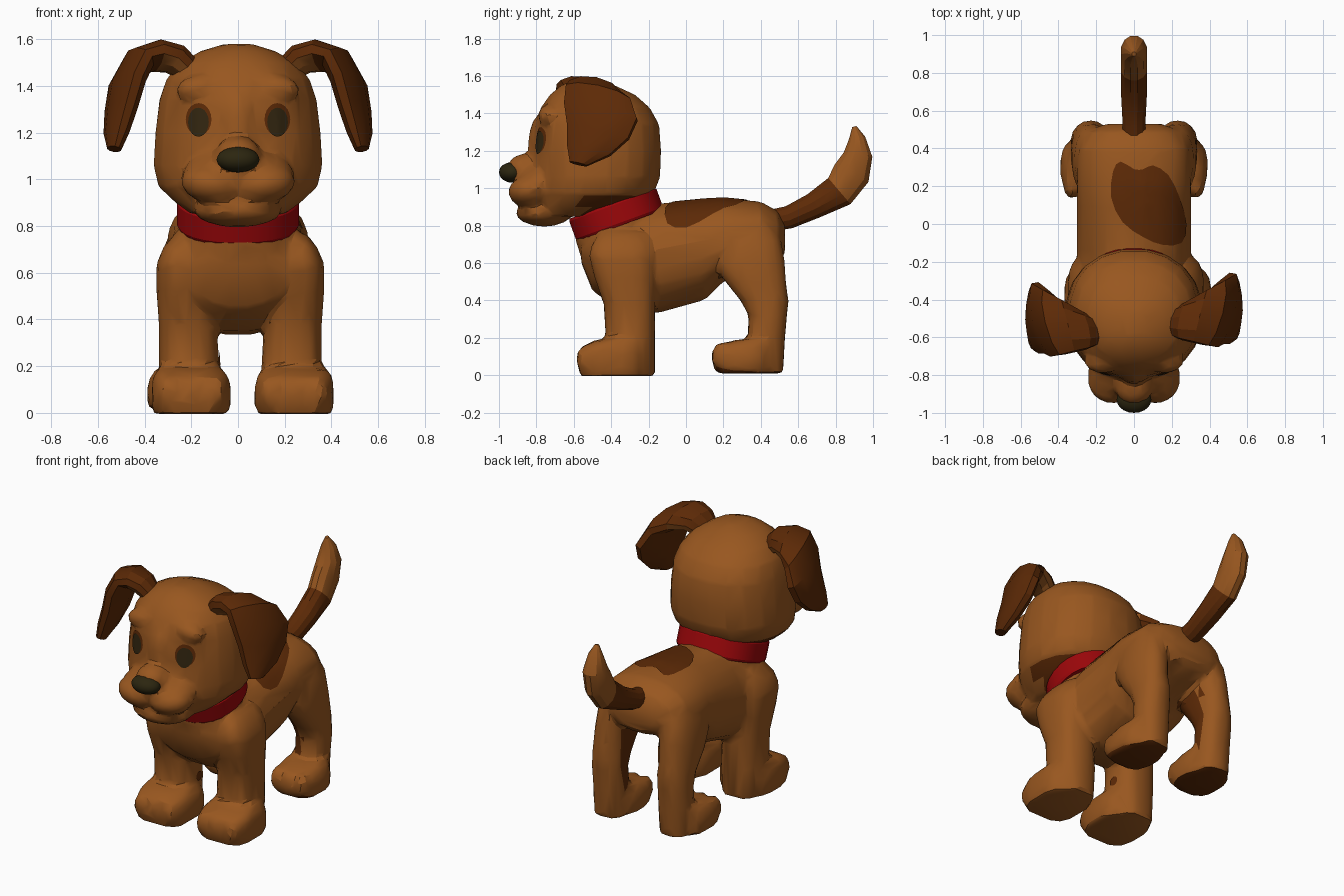
import bpy, bmesh, math
from mathutils import Vector, Matrix
from mathutils.bvhtree import BVHTree

cube = bpy.data.objects.get("Cube")
if cube:
    bpy.data.objects.remove(cube, do_unlink=True)


def material(name, rgb):
    m = bpy.data.materials.new(name)
    m.use_nodes = True
    m.diffuse_color = (*rgb, 1)
    m.node_tree.nodes["Principled BSDF"].inputs["Base Color"].default_value = (*rgb, 1)
    return m


TAN = material("tan fur", (0.315, 0.095, 0.014))
BROWN = material("dark brown fur", (0.11, 0.023, 0.002))
RED = material("red collar", (0.33, 0.002, 0.003))
BLACK = material("nose black", (0.025, 0.019, 0.005))
EYE = material("eye dark", (0.032, 0.019, 0.005))
made = []


def finish(name, bm, mats, recalc=True):
    if recalc:
        bmesh.ops.recalc_face_normals(bm, faces=bm.faces)
    me = bpy.data.meshes.new(name)
    bm.to_mesh(me)
    bm.free()
    ob = bpy.data.objects.new(name, me)
    bpy.context.collection.objects.link(ob)
    for m in mats:
        me.materials.append(m)
    made.append(ob)
    return ob


def ring(c, u, v, n=16, p=2.0):
    """Superellipse ring around c with half axes u and v."""
    pts = []
    for i in range(n):
        a = 2 * math.pi * (i + 0.5) / n
        ca, sa = math.cos(a), math.sin(a)
        pts.append(Vector(c) + Vector(u) * math.copysign(abs(ca) ** (2 / p), ca)
                   + Vector(v) * math.copysign(abs(sa) ** (2 / p), sa))
    return pts


def loft(bm, rings, closed=False):
    """Bridge the rings; returns the faces of each segment."""
    vs = [[bm.verts.new(q) for q in r] for r in rings]
    n = len(vs[0])
    pairs = list(zip(vs, vs[1:])) + ([(vs[-1], vs[0])] if closed else [])
    segs = [[bm.faces.new((a[i], a[(i + 1) % n], b[(i + 1) % n], b[i]))
             for i in range(n)] for a, b in pairs]
    if not closed:
        segs[0].append(bm.faces.new(vs[0][::-1]))
        segs[-1].append(bm.faces.new(vs[-1]))
    return segs


def upright(bm, rows, p=2.4):
    """Loft along z from rows of z, x0, x1, y0, y1."""
    loft(bm, [ring(((a + b) / 2, (c + d) / 2, z), ((b - a) / 2, 0, 0),
                   (0, (d - c) / 2, 0), 20, p) for z, a, b, c, d in rows])


def ball(bm, c, r, turn=0):
    bmesh.ops.create_icosphere(bm, subdivisions=3, radius=1, matrix=Matrix.Translation(c)
                               @ Matrix.Rotation(turn, 4, 'Y') @ Matrix.Diagonal((*r, 1)))


def blend(name, bm, mats, faces, voxel=0.018):
    """Fuse overlapping volumes into one low-poly skin."""
    ob = finish(name, bm, [])
    m = ob.modifiers.new("fuse", 'REMESH')
    m.mode, m.voxel_size = 'VOXEL', voxel
    m = ob.modifiers.new("soften", 'SMOOTH')
    m.factor, m.iterations = 0.5, 4
    dg = bpy.context.evaluated_depsgraph_get()
    count = len(ob.evaluated_get(dg).data.polygons) * 2
    ob.modifiers.new("facets", 'DECIMATE').ratio = min(1, faces / max(count, 1))
    dg = bpy.context.evaluated_depsgraph_get()
    me = bpy.data.meshes.new_from_object(ob.evaluated_get(dg))
    ob.modifiers.clear()
    ob.data = me
    for mt in mats:
        me.materials.append(mt)
    return ob


def patch(name, target, outline, origin, u, v, mat, lift=0.005):
    """Thin colour plate projected on the target along u x v reversed."""
    me = target.data
    tree = BVHTree.FromPolygons([x.co for x in me.vertices],
                                [tuple(f.vertices) for f in me.polygons])
    u, v, o = Vector(u), Vector(v), Vector(origin)
    d = -u.cross(v)
    n = len(outline)
    mid = Vector((sum(q[0] for q in outline) / n, sum(q[1] for q in outline) / n))
    edge = []
    for i in range(n):
        a, b, c, e = (Vector(outline[(i + k) % n]) for k in (-1, 0, 1, 2))
        edge += [b, (b + c) * 0.5625 - (a + e) * 0.0625]
    bm = bmesh.new()
    rows = []
    for t in [k / 7 for k in range(1, 8)]:
        row = []
        for q in edge:
            s = mid + (q - mid) * t
            start = o + u * s.x + v * s.y
            hit, nor, _, _ = tree.ray_cast(start, d)
            if hit is None:
                hit, nor, _, _ = tree.find_nearest(start)
            row.append(bm.verts.new(hit + (nor - d).normalized() * lift))
        rows.append(row)
    k = len(edge)
    bm.faces.new(rows[0])
    for a, b in zip(rows, rows[1:]):
        for i in range(k):
            bm.faces.new((a[i], b[i], b[(i + 1) % k], a[(i + 1) % k]))
    return finish(name, bm, [mat], recalc=False)


def oval(cx, cy, rx, ry, n=10):
    return [(cx + rx * math.cos(math.tau * i / n), cy + ry * math.sin(math.tau * i / n))
            for i in range(n)]


# body: trunk, neck, four legs with toes
bm = bmesh.new()
loft(bm, [ring((0, y, (lo + hi) / 2), (w, 0, 0), (0, 0, (hi - lo) / 2), 20, 2.2)
          for y, lo, hi, w in [(-.56, .6, .76, .13), (-.5, .45, .79, .23), (-.36, .35, .85, .285),
                               (-.15, .33, .92, .305), (.1, .4, .945, .305), (.2, .5, .95, .305),
                               (.4, .58, .93, .295), (.49, .61, .88, .24), (.53, .65, .8, .15)]])
loft(bm, [ring((0, y, z), (w, 0, 0), (0, d, s), 20)
          for y, z, w, d, s in [(-.38, .92, .235, .22, .08), (-.375, .8, .25, .22, .07),
                                (-.35, .62, .28, .2, .03)]])
for s in (1, -1):
    def side(rows, dx):
        return [(z, min(s * a, s * b) + dx, max(s * a, s * b) + dx, c, d) for z, a, b, c, d in rows]
    # front leg, front paw, hind leg, hind paw
    upright(bm, side([(-.005, .1, .34, -.44, -.165), (.2, .09, .35, -.43, -.165),
                      (.38, .1, .35, -.44, -.165), (.52, .13, .36, -.49, -.165),
                      (.64, .15, .36, -.52, -.165), (.71, .17, .33, -.5, -.18),
                      (.77, .19, .28, -.45, -.22)], .01), 2.6)
    upright(bm, side([(-.005, .065, .38, -.565, -.23), (.03, .05, .39, -.575, -.22),
                      (.11, .05, .39, -.575, -.22), (.155, .06, .385, -.555, -.23),
                      (.19, .09, .36, -.48, -.24)], .02), 3.4)
    upright(bm, side([(.01, .13, .33, .3, .52), (.2, .13, .33, .33, .53), (.32, .13, .335, .335, .54),
                      (.4, .13, .33, .29, .55), (.5, .13, .335, .21, .535), (.6, .12, .33, .15, .53),
                      (.72, .12, .315, .17, .51), (.8, .17, .27, .22, .46)], 0), 2.3)
    upright(bm, side([(.01, .11, .37, .17, .45), (.04, .095, .39, .145, .46), (.11, .095, .39, .145, .46),
                      (.16, .11, .375, .18, .46), (.19, .13, .35, .26, .46)], 0), 2.8)
    for k in (-1, 0, 1):
        ball(bm, (s * .22 + .02 + k * .1, -.525, .085), (.052, .062, .08))
        ball(bm, (s * .242 + k * .085, .2, .1), (.048, .065, .08))
body = blend("body", bm, [TAN, BROWN], 2600)
# brown hind soles and inner fronts of the hind legs
for f in body.data.polygons:
    c, nr = f.center, f.normal
    sole = c.y > 0 and c.z < .06 and nr.z < -.6
    inward = -math.copysign(1, c.x) * nr.x
    inner = abs(c.x) > .09 and .18 < c.y < .45 and .21 < c.z < .54 and inward > .1
    f.material_index = int(sole or inner)

# fur spots on the back and inside a front leg
patch("back_spot", body, [(-.11, .28), (-.07, .33), (0, .29), (.05, .29), (.1, .31), (.18, .26),
                          (.24, .14), (.275, 0), (.25, -.1), (.15, -.11), (.05, -.07),
                          (-.06, .01), (-.12, .14)],
      (0, 0, 1.5), (1, 0, 0), (0, 1, 0), BROWN)
patch("front_leg_spot", body, oval(-.28, .23, .03, .03), (0, 0, 0), (0, 1, 0), (0, 0, 1), BROWN)

# head: skull, muzzle, chin, brows
bm = bmesh.new()
upright(bm, [(z, -w, w, a, b) for z, w, a, b in
             [(.85, .2, -.8, -.42), (.9, .27, -.81, -.28), (.97, .345, -.82, -.17),
              (1.06, .365, -.82, -.135), (1.2, .357, -.82, -.13), (1.34, .34, -.81, -.14),
              (1.43, .31, -.78, -.19), (1.5, .25, -.73, -.27), (1.55, .16, -.67, -.38),
              (1.58, .06, -.6, -.46)]], 2.2)
ball(bm, (0, -.79, 1.01), (.245, .13, .125))
ball(bm, (0, -.76, .87), (.19, .15, .075))
ball(bm, (0, -.86, 1.1), (.1, .1, .085))
ball(bm, (0, -.785, 1.22), (.08, .06, .17))
for s in (1, -1):
    ball(bm, (s * .11, -.835, .98), (.135, .115, .085), -s * .15)
    ball(bm, (s * .165, -.725, 1.39), (.1, .065, .06), s * .15)
head = blend("head", bm, [TAN, BROWN], 1400, 0.016)
for f in head.data.polygons:
    if f.center.z < .96 and f.center.y > -.55 and f.normal.z < -.7:
        f.material_index = 1

for s, side_name in ((1, "left"), (-1, "right")):
    # eyes
    x = s * .168
    for part, dz, rx, rz, m, lift in (("eye_rim", .012, .055, .07, BROWN, .003),
                                      ("eye", 0, .044, .062, EYE, .007)):
        patch(f"{side_name}_{part}", head, oval(x, 1.245 + dz, rx, rz),
              (0, -1.5, 0), (1, 0, 0), (0, 0, 1), m, lift)

    # folded ears
    bm = bmesh.new()
    path = [(.2, -.52, 1.46, .07, .055), (.27, -.51, 1.515, .11, .065), (.35, -.49, 1.53, .15, .065),
            (.425, -.47, 1.505, .19, .065), (.475, -.455, 1.41, .215, .065), (.5, -.47, 1.3, .18, .06),
            (.52, -.52, 1.2, .125, .05), (.53, -.575, 1.13, .05, .03)]
    w = Vector((.24, .94, -.2)).normalized()
    rings = []
    for i, (px, py, pz, hw, th) in enumerate(path):
        a, b = path[max(i - 1, 0)], path[min(i + 1, len(path) - 1)]
        nrm = (Vector(b[:3]) - Vector(a[:3])).cross(w).normalized()
        r = ring((px, py, pz), w * hw, nrm * th, 10)
        rings.append([Vector((s * q.x, q.y - (.05 if s < 0 else 0), q.z)) for q in r])
    segs = loft(bm, rings)
    bmesh.ops.recalc_face_normals(bm, faces=bm.faces)
    for f in segs[0] + segs[1]:
        f.material_index = int(f.normal.z < -.2)
    finish(f"{side_name}_ear", bm, [BROWN, TAN])

# nose
bm = bmesh.new()
ball(bm, (0, -.93, 1.085), (.092, .07, .055))
finish("nose", bm, [BLACK])

# collar
bm = bmesh.new()
tilt = math.radians(20)
up = Vector((0, -math.sin(tilt), math.cos(tilt)))
along = Vector((0, math.cos(tilt), math.sin(tilt)))
loft(bm, [ring(Vector((0, -.375, .866)) + up * h, (.262 * k, 0, 0), along * .25 * k, 28, 2.2)
          for k, h in ((.97, -.07), (1, -.055), (1, .045), (.97, .058), (.82, .058), (.82, -.07))],
     closed=True)
finish("collar", bm, [RED])

# tail with a pale tip
bm = bmesh.new()
path = [(.42, .82, .06), (.55, .845, .063), (.68, .905, .072), (.82, .985, .095), (.885, 1.08, .105),
        (.92, 1.18, .08), (.915, 1.27, .045), (.9, 1.33, .012)]
rings = []
for i, (y, z, r) in enumerate(path):
    a, b = path[max(i - 1, 0)], path[min(i + 1, len(path) - 1)]
    t = Vector((0, b[0] - a[0], b[1] - a[1])).normalized()
    rings.append(ring((0, y, z), (min(r, .07), 0, 0), Vector((0, -t.z, t.y)) * r, 12))
segs = loft(bm, rings)
for seg in segs[3:]:
    for f in seg:
        f.material_index = 1
finish("tail", bm, [BROWN, TAN])

# crisp shading
bpy.ops.object.select_all(action='DESELECT')
for ob in made:
    ob.select_set(True)
bpy.context.view_layer.objects.active = body
bpy.ops.object.shade_smooth_by_angle(angle=math.radians(24))
